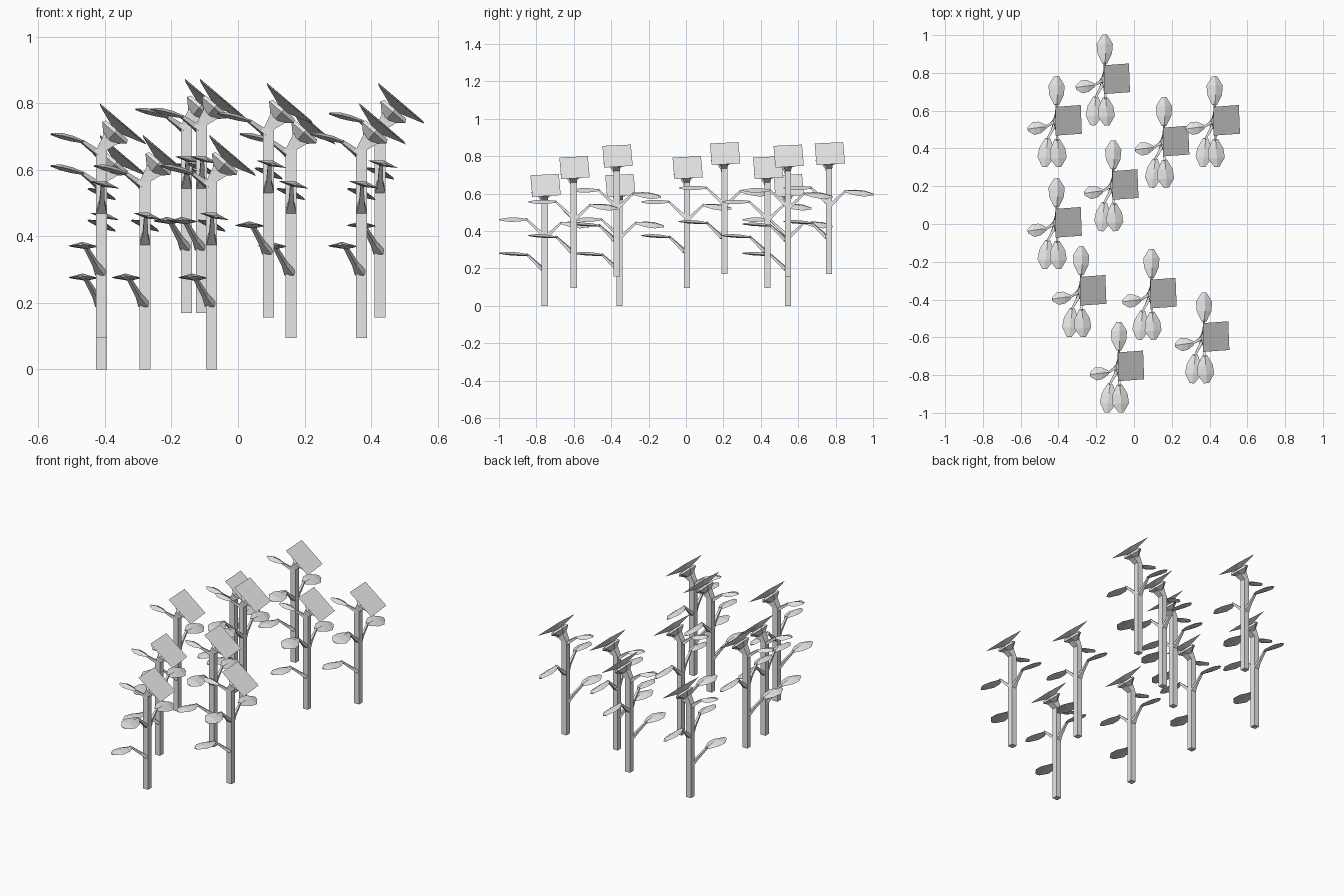
import bpy, bmesh, math
from mathutils import Vector as V

if "Cube" in bpy.data.objects:
    bpy.data.objects.remove(bpy.data.objects["Cube"])

grey = bpy.data.materials.new("plain_grey")
grey.diffuse_color = (0.8, 0.8, 0.8, 1)
grey.use_nodes = True
grey.node_tree.nodes["Principled BSDF"].inputs["Base Color"].default_value = grey.diffuse_color
Q = math.pi / 4


def finish(bm, name):
    bmesh.ops.recalc_face_normals(bm, faces=bm.faces)
    mesh = bpy.data.meshes.new(name)
    bm.to_mesh(mesh)
    bm.free()
    mesh.materials.append(grey)
    return mesh


def loft(bm, rings):
    """Skin a list of point rings into a closed tube."""
    rows = [[bm.verts.new(p) for p in r] for r in rings]
    n = len(rows[0])
    for a, b in zip(rows, rows[1:]):
        for i in range(n):
            bm.faces.new((a[i], a[(i + 1) % n], b[(i + 1) % n], b[i]))
    bm.faces.new(rows[0])
    bm.faces.new(rows[-1])


def ring(c, axis, r, n=4, spin=0.0, flat=1.0):
    """Regular ring of n points round an axis; flat squashes it upward."""
    axis = V(axis).normalized()
    side = axis.cross(V((0, 0, 1)))
    side = side.normalized() if side.length > 0.01 else V((0, -1, 0))
    up = side.cross(axis)
    return [V(c) + side * r * math.cos(spin + i * math.tau / n)
            + up * r * flat * math.sin(spin + i * math.tau / n) for i in range(n)]


def stem():
    # square stem that bends towards the flower head
    bm = bmesh.new()
    s = 0.0165
    corners = ((s, s), (-s, s), (-s, -s), (s, -s))
    loft(bm, [[V((x, y, 0)) for x, y in corners],
              [V((x, y, 0.565)) for x, y in corners],
              [V((0.029 + x * 1.3, y * 1.2, 0.6 - x * 0.9)) for x, y in corners]])
    return finish(bm, "stem")


def head():
    # flat tilted square with a shallow pyramid behind it
    bm = bmesh.new()
    pts = [(-0.005, 0.075, 0.705), (0.128, 0.085, 0.592),
           (0.134, -0.067, 0.582), (-0.005, -0.077, 0.698)]
    c = [bm.verts.new(p) for p in pts]
    apex = bm.verts.new((0.041, 0, 0.62))
    bm.faces.new(c)
    for i in range(4):
        bm.faces.new((c[i], c[(i + 1) % 4], apex))
    return finish(bm, "flower_head")


def calyx():
    # six-sided cup under the flower head
    bm = bmesh.new()
    n = V((0.656, 0, 0.754))
    mid = V((0.063, 0, 0.645))
    loft(bm, [ring(mid - n * d, n, r, 6) for d, r in
              ((0.064, 0.024), (0.037, 0.057), (0.026, 0.05))])
    return finish(bm, "calyx")


def leaf(base, tip, half, roll):
    # ridged leaf blade; roll lowers its right-hand edge
    bm = bmesh.new()
    base, tip = V(base), V(tip)
    d = tip - base
    side = d.cross(V((0, 0, 1))).normalized()
    side = (side - V((0, 0, roll))).normalized()
    up = side.cross(d).normalized()
    rings = []
    for t, w, h in ((0, 0.3, 0.5), (0.35, 0.9, 1), (0.68, 1, 1), (1, 0.3, 0.3)):
        p = base + d * t
        s = side * half * w
        rings.append([p - s, p + up * 0.012 * h, p + s, p - up * 0.006 * h])
    loft(bm, rings)
    return finish(bm, "leaf")


def leaf_stalk(root, end):
    # tapered stalk from the stem to its leaf
    bm = bmesh.new()
    root, end = V(root), V(end)
    d = end - root
    loft(bm, [ring(root, d, 0.0225, 4, Q, 0.55),
              ring(root + d * 0.35, d, 0.011, 4, Q),
              ring(end + d * 0.08, d, 0.007, 4, Q)])
    return finish(bm, "leaf_stalk")


# leaves: stalk root, leaf base, leaf tip, half width, roll
LEAVES = [
    ((0, 0.01, 0.37), (0, 0.085, 0.442), (0, 0.237, 0.425), 0.046, 0.38),
    ((-0.006, 0, 0.552), (-0.055, -0.03, 0.588), (-0.153, -0.043, 0.612), 0.035, 0.1),
    ((-0.003, -0.01, 0.195), (-0.046, -0.09, 0.27), (-0.064, -0.243, 0.28), 0.043, 0.0),
    ((0, -0.01, 0.38), (0.003, -0.095, 0.46), (0.012, -0.243, 0.46), 0.046, -0.25),
]
parts = [stem(), head(), calyx()]
for root, base, tip, half, roll in LEAVES:
    parts += [leaf(base, tip, half, roll), leaf_stalk(root, base)]

# ten identical plants standing at different heights
PLANTS = [(-0.08, -0.755, 0), (0.371, -0.60, 0.095), (0.092, -0.37, 0.157),
          (-0.28, -0.355, 0), (-0.41, 0.005, 0.095), (-0.11, 0.205, 0.17),
          (0.159, 0.435, 0.095), (-0.41, 0.545, 0), (0.427, 0.545, 0.157),
          (-0.155, 0.765, 0.17)]
for k, loc in enumerate(PLANTS, 1):
    for mesh in parts:
        ob = bpy.data.objects.new(f"plant_{k}_{mesh.name.split('.')[0]}", mesh)
        ob.location = loc
        bpy.context.collection.objects.link(ob)
